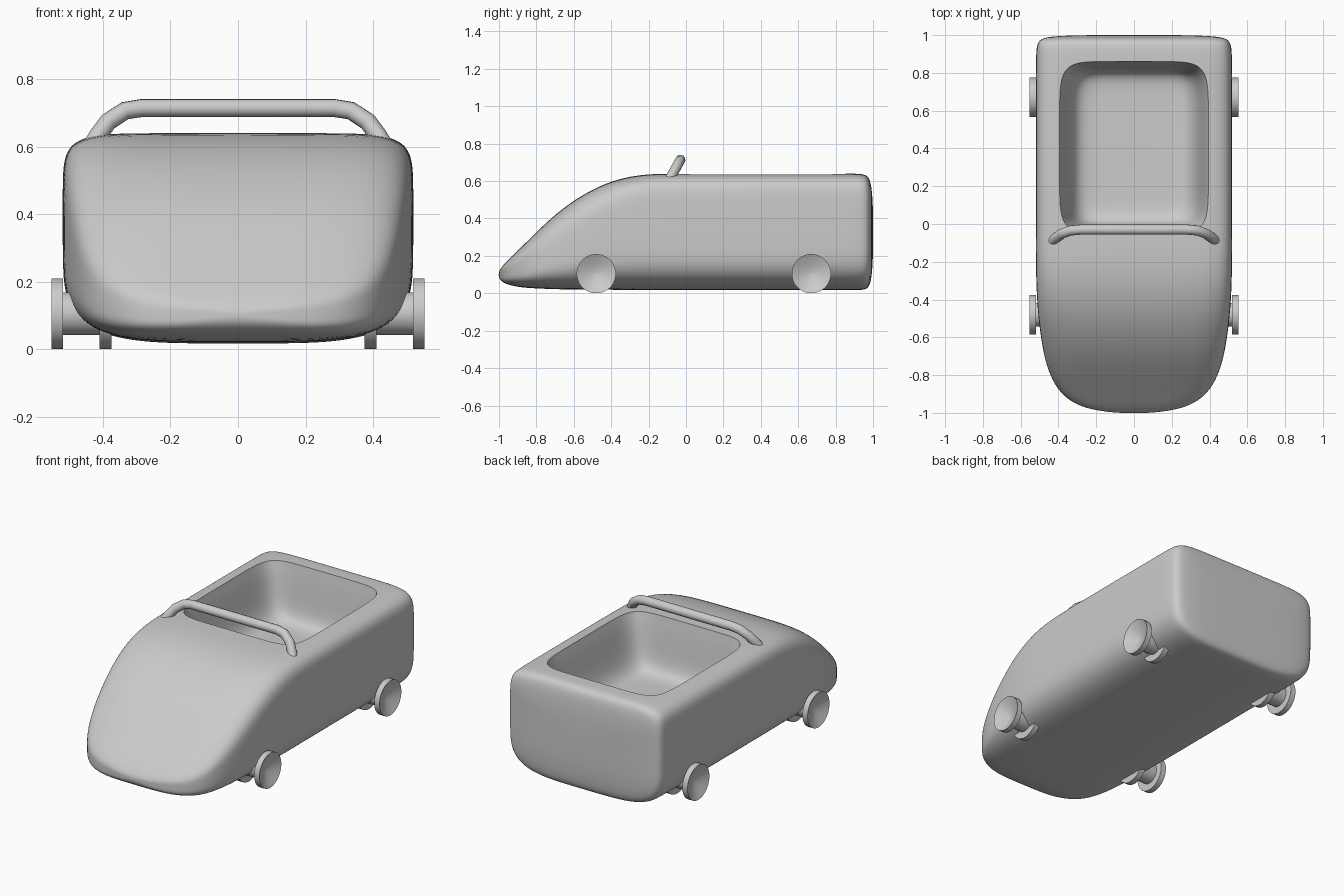
import bpy, bmesh, math
from mathutils import Vector

if "Cube" in bpy.data.objects:
    bpy.data.objects.remove(bpy.data.objects["Cube"], do_unlink=True)

# One plain grey for everything
grey = bpy.data.materials.new("plain_grey")
grey.use_nodes = True
grey.diffuse_color = (0.6, 0.6, 0.6, 1)
grey.node_tree.nodes["Principled BSDF"].inputs["Base Color"].default_value = grey.diffuse_color


def loft(name, rings):
    """Skin a list of equal-length closed rings and cap both ends."""
    bm = bmesh.new()
    rows = [[bm.verts.new(p) for p in ring] for ring in rings]
    n = len(rows[0])
    for a, b in zip(rows, rows[1:]):
        for i in range(n):
            j = (i + 1) % n
            bm.faces.new((a[i], a[j], b[j], b[i]))
    bm.faces.new(rows[0])
    bm.faces.new(rows[-1])
    bmesh.ops.recalc_face_normals(bm, faces=bm.faces)
    mesh = bpy.data.meshes.new(name)
    bm.to_mesh(mesh)
    bm.free()
    obj = bpy.data.objects.new(name, mesh)
    bpy.context.collection.objects.link(obj)
    return obj


def rounded(angle, power):
    """Point on a unit rounded square; a higher power gives tighter corners."""
    c, s = math.cos(angle), math.sin(angle)
    e = 2 / power
    return math.copysign(abs(c) ** e, c), math.copysign(abs(s) ** e, s)


def angles(n):
    return [math.tau * (i + 0.5) / n for i in range(n)]


def bake(obj):
    """Replace the mesh by its modified result."""
    bpy.context.view_layer.update()
    graph = bpy.context.evaluated_depsgraph_get()
    mesh = bpy.data.meshes.new_from_object(obj.evaluated_get(graph))
    obj.modifiers.clear()
    obj.data = mesh


def finish(obj, degrees):
    obj.data.materials.clear()
    obj.data.materials.append(grey)
    bpy.ops.object.select_all(action="DESELECT")
    obj.select_set(True)
    bpy.context.view_layer.objects.active = obj
    bpy.ops.object.shade_smooth_by_angle(angle=math.radians(degrees))


# Body shell: y, half width, bottom, top
stations = [
    (-1.002, .08, .085, .115), (-.985, .22, .06, .142), (-.95, .325, .045, .18),
    (-.88, .405, .03, .247), (-.78, .455, .025, .347), (-.66, .485, .02, .457),
    (-.5, .507, .02, .56), (-.35, .517, .018, .617), (-.2, .52, .016, .64),
    (0, .52, .016, .64), (.5, .52, .016, .64), (.86, .52, .016, .64),
    (.94, .517, .016, .64), (.975, .503, .025, .628), (.992, .46, .07, .58),
    (1.001, .3, .2, .45)]
sections = []
for y, w, low, top in stations:
    mid, half = (low + top) / 2, (top - low) / 2
    # The bonnet is softer across the top than the rear
    blend = min(max((y + .7) / .6, 0), 1)
    ring = []
    for a in angles(48):
        u, v = rounded(a, 4 + 4 * blend if math.sin(a) > 0 else 4)
        ring.append(Vector((w * u, y, mid + half * v)))
    sections.append(ring)
body = loft("body", sections)
body.modifiers.new("smooth", "SUBSURF").levels = 2
bake(body)

# Open seating well, cut with a tapered tub: z, half width, half length
tub = [(.3, .15, .24), (.302, .25, .35), (.33, .305, .4), (.4, .34, .42),
       (.52, .365, .435), (.6, .383, .448), (.64, .398, .457), (.72, .41, .465)]
cutter = loft("well_cutter", [
    [Vector((w * u, .405 + l * v, z)) for u, v in (rounded(a, 7) for a in angles(48))]
    for z, w, l in tub])
cutter.modifiers.new("smooth", "SUBSURF").levels = 2
bake(cutter)
cutter.hide_render = True
cut = body.modifiers.new("well", "BOOLEAN")
cut.operation = "DIFFERENCE"
cut.solver = "EXACT"
cut.object = cutter
bake(body)
bpy.data.objects.remove(cutter, do_unlink=True)
finish(body, 35)

# Handle bar, leaning back
half_path = [(.44, .59), (.415, .632), (.385, .673), (.335, .706), (.285, .714)]
path = half_path + [(-x, z) for x, z in reversed(half_path)]
curve = bpy.data.curves.new("handle_bar", "CURVE")
curve.dimensions = "3D"
curve.bevel_depth = .027
curve.bevel_resolution = 4
curve.use_fill_caps = True
line = curve.splines.new("POLY")
line.points.add(len(path) - 1)
for point, (x, z) in zip(line.points, path):
    point.co = (x, -.03 + .55 * (z - .714), z, 1)
tube = bpy.data.objects.new("handle_tube", curve)
bpy.context.collection.objects.link(tube)
bpy.context.view_layer.update()
bar_mesh = bpy.data.meshes.new_from_object(
    tube.evaluated_get(bpy.context.evaluated_depsgraph_get()))
bpy.data.objects.remove(tube, do_unlink=True)
bar = bpy.data.objects.new("handle_bar", bar_mesh)
bpy.context.collection.objects.link(bar)
finish(bar, 40)

# Spool wheels with dished outer faces: distance from centre line, radius
spool = [(.515, .004), (.521, .03), (.533, .065), (.553, .105), (.518, .105),
         (.518, .063), (.41, .063), (.41, .105), (.375, .105), (.375, .004)]
for end, y in (("front", -.48), ("rear", .67)):
    for side, sign in (("left", 1), ("right", -1)):
        wheel = loft(f"{end}_{side}_wheel", [
            [Vector((sign * x, y + r * math.cos(a), .105 + r * math.sin(a)))
             for a in angles(32)] for x, r in spool])
        finish(wheel, 30)
